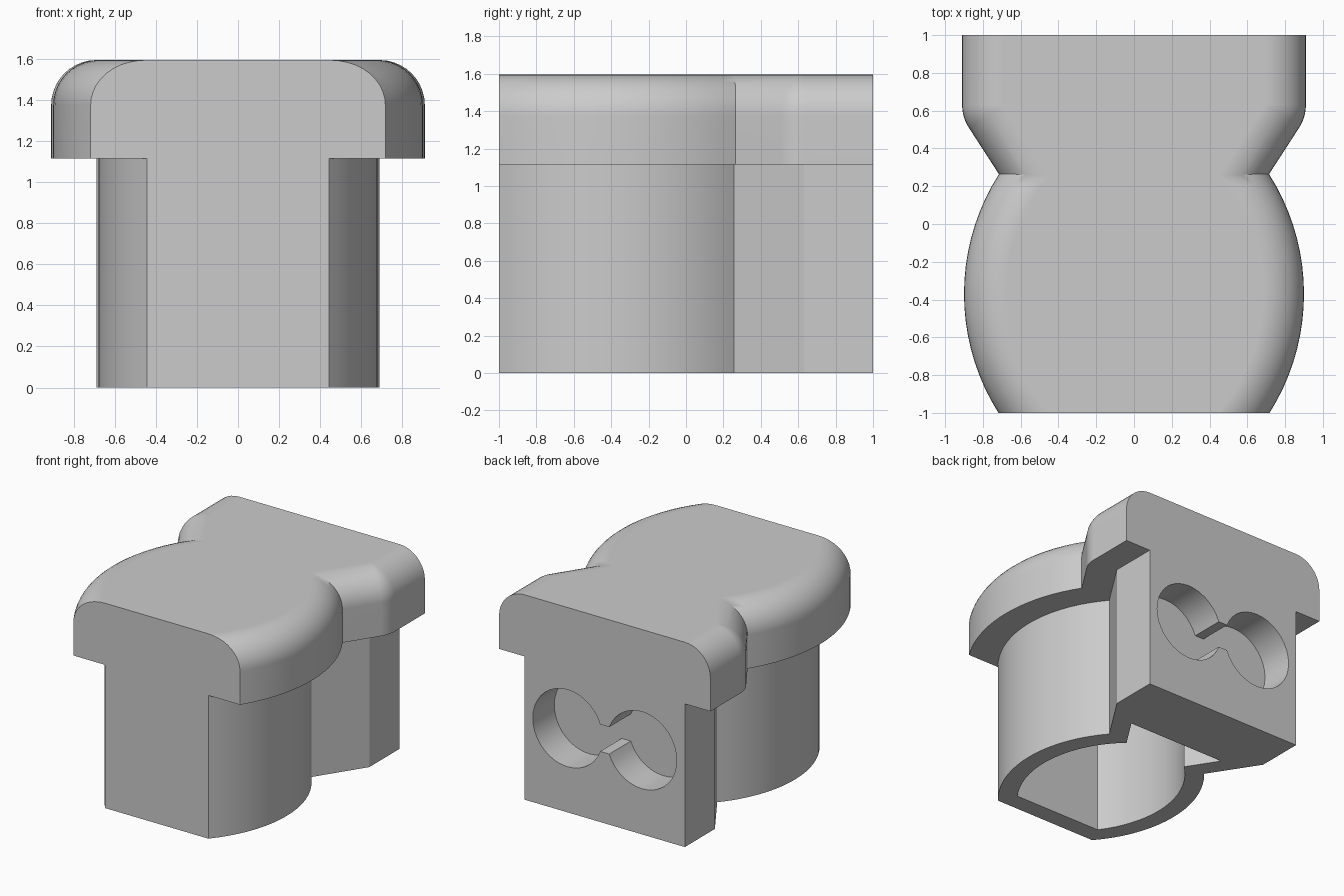
import bpy
import bmesh
import math
from mathutils import Vector

if "Cube" in bpy.data.objects:
    bpy.data.objects.remove(bpy.data.objects["Cube"], do_unlink=True)

# Plan of the body: a bulging front lobe, a pinched neck and a straight back block
CENTRE = Vector((-0.28, -0.37))
RADIUS = 0.96
CORNER = Vector((0.69, 0.63))
NECK = Vector((0.444, 0.25))
FRONT, BACK = -1.0, 1.0

LEDGE_Z, TOP_Z = 1.115, 1.595
OVERHANG = 0.22
WALL = 0.14

material = bpy.data.materials.new("plain_grey")
grey = (0.6, 0.6, 0.6, 1.0)
material.diffuse_color = grey
material.use_nodes = True
material.node_tree.nodes["Principled BSDF"].inputs["Base Color"].default_value = grey


def side_outline(offset, front, back, arc_steps=18, corner_steps=6):
    """Side curve from front to back, moved outward by offset."""
    along = (CORNER - NECK).normalized()
    normal = Vector((along.y, -along.x))
    radius = RADIUS + offset
    start = CORNER + normal * offset
    # where the slanted neck line meets the lobe arc
    rel = start - CENTRE
    b = rel.dot(along)
    t = -b - math.sqrt(b * b - rel.dot(rel) + radius * radius)
    t_alt = -b + math.sqrt(b * b - rel.dot(rel) + radius * radius)
    meet = min((start + along * k for k in (t, t_alt)),
               key=lambda p: abs(p.y - NECK.y))
    a0 = math.asin((front - CENTRE.y) / radius)
    a1 = math.asin((meet.y - CENTRE.y) / radius)
    pts = []
    for i in range(arc_steps + 1):
        a = a0 + (a1 - a0) * i / arc_steps
        pts.append(CENTRE + Vector((math.cos(a), math.sin(a))) * radius)
    if back < start.y:
        pts.append(start + along * ((back - start.y) / along.y))
        return pts
    turn = math.atan2(normal.y, normal.x)
    for i in range(corner_steps + 1):
        a = turn * (1 - i / corner_steps)
        pts.append(CORNER + Vector((math.cos(a), math.sin(a))) * offset)
    pts.append(Vector((CORNER.x + offset, back)))
    return pts


def finish(name, bm):
    bmesh.ops.remove_doubles(bm, verts=bm.verts, dist=0.0001)
    bmesh.ops.recalc_face_normals(bm, faces=bm.faces)
    mesh = bpy.data.meshes.new(name)
    bm.to_mesh(mesh)
    bm.free()
    obj = bpy.data.objects.new(name, mesh)
    bpy.context.collection.objects.link(obj)
    mesh.materials.append(material)
    return obj


def loft(name, levels, front, back):
    """Symmetric solid stacked from (offset, height) levels."""
    bm = bmesh.new()
    sides = {}
    for s in (1, -1):
        rows = [[bm.verts.new((s * p.x, p.y, z)) for p in side_outline(d, front, back)]
                for d, z in levels]
        sides[s] = rows
        for low, high in zip(rows, rows[1:]):
            for i in range(len(low) - 1):
                bm.faces.new((low[i], low[i + 1], high[i + 1], high[i]))
    for row in (0, -1):
        bm.faces.new(sides[1][row] + sides[-1][row][::-1])
    for end in (0, -1):
        bm.faces.new([r[end] for r in sides[1]] + [r[end] for r in sides[-1]][::-1])
    return finish(name, bm)


def carve(target, cutter):
    mod = target.modifiers.new("carve", 'BOOLEAN')
    mod.operation = 'DIFFERENCE'
    mod.solver = 'EXACT'
    mod.object = cutter
    bpy.context.view_layer.objects.active = target
    bpy.ops.object.modifier_apply(modifier=mod.name)
    bpy.data.objects.remove(cutter, do_unlink=True)


# Body with an overhanging, rounded cap
levels = [(0, 0), (0, LEDGE_Z), (OVERHANG, LEDGE_Z)]
steps = 10
for i in range(steps + 1):
    a = math.pi / 2 * i / steps
    levels.append((OVERHANG * math.cos(a), TOP_Z - OVERHANG + OVERHANG * math.sin(a)))
body = loft("capped_body", levels, FRONT, BACK)

# Hollow, open at the bottom
cavity = loft("cavity_cutter", [(-WALL, -0.1), (-WALL, TOP_Z - WALL)],
              FRONT + WALL, 0.475)
cavity.hide_render = True
carve(body, cavity)

# Blind pocket in the back: two round holes joined by a narrow channel
hole_x, hole_z, hole_r, channel = 0.32, 0.655, 0.3, 0.105
gap = math.asin(channel / hole_r)
segments = 32
bm = bmesh.new()
ring = []
for side, first in ((1, gap - math.pi), (-1, gap)):
    for i in range(segments + 1):
        a = first + (math.tau - 2 * gap) * i / segments
        ring.append(bm.verts.new((side * hole_x + hole_r * math.cos(a), 0.735,
                                  hole_z + hole_r * math.sin(a))))
floor = bm.faces.new(ring)
moved = bmesh.ops.extrude_face_region(bm, geom=[floor], use_keep_orig=True)["geom"]
bmesh.ops.translate(bm, vec=(0, 0.5, 0),
                    verts=[g for g in moved if isinstance(g, bmesh.types.BMVert)])
pocket = finish("pocket_cutter", bm)
pocket.hide_render = True
carve(body, pocket)

# Smooth curves, crisp edges
bpy.ops.object.select_all(action='DESELECT')
body.select_set(True)
bpy.context.view_layer.objects.active = body
bpy.ops.object.shade_smooth_by_angle(angle=math.radians(30))
weighted = body.modifiers.new("even_normals", 'WEIGHTED_NORMAL')
weighted.keep_sharp = True
